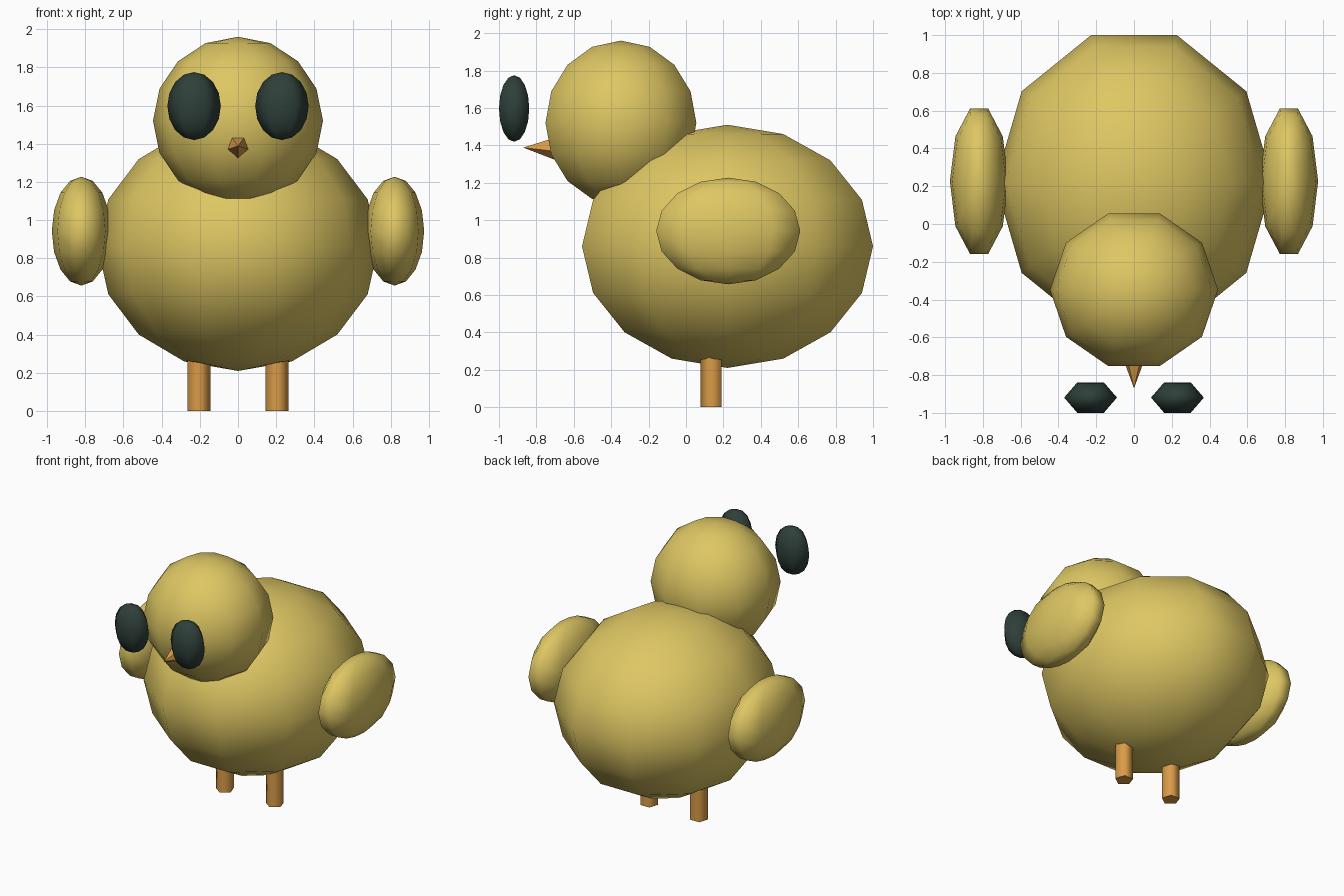
import bpy, bmesh, math
from mathutils import Matrix, Vector

if "Cube" in bpy.data.objects:
    bpy.data.objects.remove(bpy.data.objects["Cube"])


def material(name, rgb):
    m = bpy.data.materials.new(name)
    m.diffuse_color = (*rgb, 1)
    m.use_nodes = True
    m.node_tree.nodes["Principled BSDF"].inputs["Base Color"].default_value = m.diffuse_color
    return m


YELLOW = material("chick yellow", (0.73, 0.57, 0.125))
ORANGE = material("leg orange", (0.70, 0.33, 0.065))
DARK = material("eye dark green", (0.028, 0.05, 0.042))


def lathe(name, profile, sides, mat, loc, scale=(1, 1, 1), start=0, rot_x=0, smooth=180):
    """Spin a (radius, height) profile about z; first corner lies at angle start."""
    bm = bmesh.new()
    turn = Matrix.Rotation(math.radians(start), 3, 'Z')
    vs = [bm.verts.new(turn @ Vector((r, 0, z))) for r, z in profile]
    es = [bm.edges.new(pair) for pair in zip(vs, vs[1:])]
    bmesh.ops.spin(bm, geom=vs + es, cent=(0, 0, 0), axis=(0, 0, 1),
                   angle=math.tau, steps=sides, use_duplicate=False)
    bmesh.ops.remove_doubles(bm, verts=bm.verts[:], dist=1e-4)
    bmesh.ops.recalc_face_normals(bm, faces=bm.faces[:])
    bm.transform(Matrix.Translation(loc) @ Matrix.Rotation(math.radians(rot_x), 4, 'X')
                 @ Matrix.Diagonal((*scale, 1)))
    for f in bm.faces:
        f.smooth = smooth > 0
    for e in bm.edges:
        if len(e.link_faces) == 2 and e.calc_face_angle() > math.radians(smooth):
            e.smooth = False
    me = bpy.data.meshes.new(name)
    bm.to_mesh(me)
    bm.free()
    me.materials.append(mat)
    ob = bpy.data.objects.new(name, me)
    bpy.context.collection.objects.link(ob)
    return ob


def ball(name, sides, mat, loc, radii):
    """Low-poly ellipsoid with eight bands."""
    arc = [(math.sin(i * math.pi / 8), math.cos(i * math.pi / 8)) for i in range(9)]
    return lathe(name, arc, sides, mat, loc, radii)


# Body and head
ball("body", 10, YELLOW, (0, 0.222, 0.86), (0.735, 0.818, 0.65))
ball("head", 10, YELLOW, (0, -0.348, 1.52), (0.445, 0.424, 0.44))

# Beak: five-sided cone pointing forward, one corner down
lathe("beak", [(0, 0), (0.081, 0), (0, 0.21)], 5, ORANGE, (0, -0.66, 1.388),
      start=-90, rot_x=90, smooth=0)

for s, side in ((-1, "left"), (1, "right")):
    # Eyes float in front of the head
    ball(side + "_eye", 6, DARK, (s * 0.23, -0.919, 1.597), (0.14, 0.0935, 0.178))
    # Wings
    ball(side + "_wing", 10, YELLOW, (s * 0.82, 0.226, 0.942), (0.155, 0.405, 0.285))
    # Legs: five-sided posts, one corner forward
    lathe(side + "_leg", [(0, 0), (0.063, 0), (0.063, 0.4), (0, 0.4)], 5, ORANGE,
          (s * 0.205, 0.14, 0), start=-90, smooth=80)
